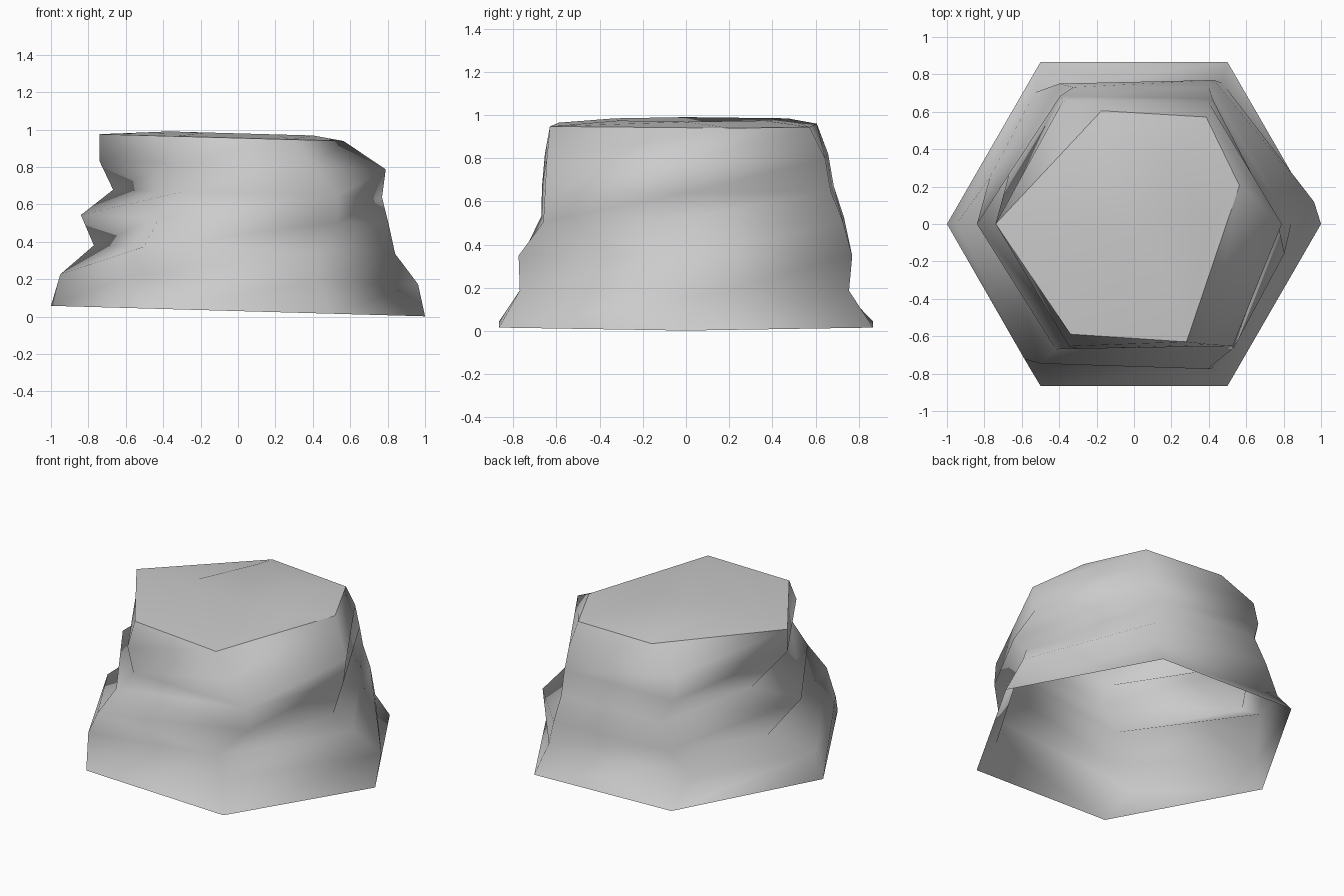
import bpy
import bmesh
from math import cos, sin, radians

cube = bpy.data.objects.get("Cube")
if cube:
    bpy.data.objects.remove(cube, do_unlink=True)

SIDES = 6
TILT = -0.028   # the whole stump leans slightly down towards +x

# Each ring: height, then the radius and the twist in degrees of its corners,
# counted counterclockwise starting from +x
RINGS = [
    (0.03, (1, 1, 1, 1, 1, 1), (0, 0, 0, 0, 0, 0)),
    (0.20, (.97, .89, .88, .95, .93, .88), (7, -2, 7, 0, -9, -1)),
    (0.36, (.84, .88, .85, .81, .90, .87), (0, 1, -2, -18, -4, -3)),
    (0.52, (.82, .83, .80, .84, .79, .85), (-11, 1, -6, 0, -2, 9)),
    (0.66, (.77, .79, .79, .72, .73, .84), (0, -2, 0, -22, 6, 9)),
    (0.81, (.79, .76, .76, .74, .74, .76), (0, -2, 0, 0, 2, 2)),
    (0.955, (.60, .69, .63, .74, .68, .69), (20, -4, -14, 0, 0, -6)),
]
# Low uneven ring inside the top face
CAP_RING = (0.98, (.40, .42, .50, .37, .37, .37), (0, 0, -10, 0, 3, 3))


def add_ring(bm, height, radii, twists):
    ring = []
    for i, (radius, twist) in enumerate(zip(radii, twists)):
        angle = radians(360 / SIDES * i + twist)
        x, y = radius * cos(angle), radius * sin(angle)
        ring.append(bm.verts.new((x, y, height + TILT * x)))
    return ring


def bridge(bm, lower, upper):
    """Join two rings with triangles, all split along the same diagonal."""
    for i in range(SIDES):
        j = (i + 1) % SIDES
        bm.faces.new((lower[i], lower[j], upper[j]))
        bm.faces.new((lower[i], upper[j], upper[i]))


bm = bmesh.new()

# Twisted wall, open underneath
rings = [add_ring(bm, *ring) for ring in RINGS]
for lower, upper in zip(rings, rings[1:]):
    bridge(bm, lower, upper)

# Gently uneven top with a shallow dip in the middle
inner = add_ring(bm, *CAP_RING)
bridge(bm, rings[-1], inner)
centre = bm.verts.new((0, 0, 0.965))
for i in range(SIDES):
    bm.faces.new((inner[i], inner[(i + 1) % SIDES], centre))

# Smooth everywhere, with a hard edge around the top
for face in bm.faces:
    face.smooth = True
rim = set(rings[-1])
for edge in bm.edges:
    if all(vert in rim for vert in edge.verts):
        edge.smooth = False

mesh = bpy.data.meshes.new("stump")
bm.to_mesh(mesh)
bm.free()
stump = bpy.data.objects.new("stump", mesh)
bpy.context.collection.objects.link(stump)

grey = bpy.data.materials.new("light_grey")
grey.use_nodes = True
colour = (0.6, 0.6, 0.6, 1)
grey.diffuse_color = colour
grey.node_tree.nodes["Principled BSDF"].inputs["Base Color"].default_value = colour
mesh.materials.append(grey)
